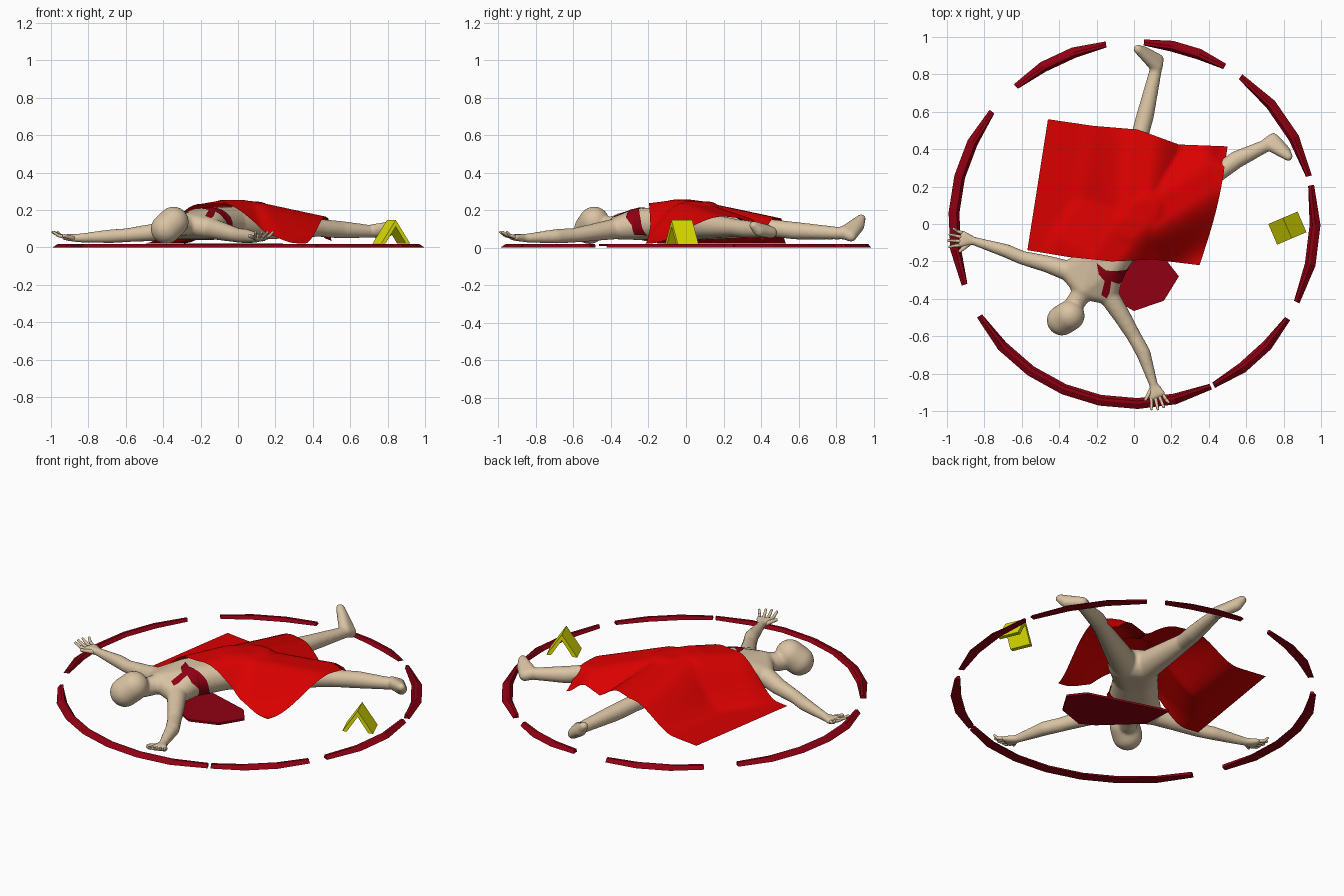
import bpy, bmesh
from math import cos, sin, radians, pi
from mathutils import Vector, Matrix

if "Cube" in bpy.data.objects:
    bpy.data.objects.remove(bpy.data.objects["Cube"])


def material(name, rgb):
    m = bpy.data.materials.new(name)
    m.diffuse_color = (*rgb, 1)
    m.use_nodes = True
    m.node_tree.nodes["Principled BSDF"].inputs["Base Color"].default_value = m.diffuse_color
    return m


SKIN = material("skin", (0.70, 0.55, 0.37))
RED = material("cloth_red", (0.70, 0.0, 0.0))
BLOOD = material("dark_red", (0.28, 0.0, 0.006))
YELLOW = material("yellow", (0.75, 0.77, 0.0))


def finish(name, bm, mat, smooth=False):
    bmesh.ops.recalc_face_normals(bm, faces=bm.faces)
    for f in bm.faces:
        f.smooth = smooth
    me = bpy.data.meshes.new(name)
    bm.to_mesh(me)
    bm.free()
    me.materials.append(mat)
    ob = bpy.data.objects.new(name, me)
    bpy.context.collection.objects.link(ob)
    return ob


def hull(target, balls, detail=3):
    """Convex hull around balls given as (x, y, z, radius)."""
    bm = bmesh.new()
    for x, y, z, r in balls:
        bmesh.ops.create_icosphere(bm, subdivisions=detail, radius=r,
                                   matrix=Matrix.Translation((x, y, z)))
    verts = [v.co.copy() for v in bm.verts]
    bm.clear()
    for co in verts:
        bm.verts.new(co)
    bmesh.ops.convex_hull(bm, input=bm.verts[:])
    loose = [v for v in bm.verts if not v.link_faces]
    bmesh.ops.delete(bm, geom=loose, context='VERTS')
    bmesh.ops.recalc_face_normals(bm, faces=bm.faces)
    me = bpy.data.meshes.new("tmp")
    bm.to_mesh(me)
    bm.free()
    target.from_mesh(me)
    bpy.data.meshes.remove(me)


def chain(target, balls):
    for a, b in zip(balls, balls[1:]):
        hull(target, [a, b])


# Body: overlapping hulls fused by a voxel remesh
body = bmesh.new()
chest = [(-0.215, -0.18, 0.125, 0.085), (-0.135, -0.24, 0.125, 0.085)]
belly = [(-0.085, -0.03, 0.135, 0.085), (-0.025, -0.075, 0.135, 0.085)]
hips = [(0.00, 0.09, 0.125, 0.085), (0.10, 0.03, 0.125, 0.085)]
shoulders = [(-0.34, -0.255, 0.10, 0.056), (-0.14, -0.375, 0.10, 0.056),
             (-0.265, -0.345, 0.125, 0.06)]
hull(body, shoulders + chest)
hull(body, chest + belly)
hull(body, belly + hips)
chain(body, [(-0.25, -0.33, 0.125, 0.055), (-0.32, -0.43, 0.11, 0.052)])
hull(body, [(-0.385, -0.515, 0.10, 0.082), (-0.345, -0.49, 0.137, 0.082)])
# arms
chain(body, [shoulders[0], (-0.46, -0.215, 0.08, 0.046), (-0.60, -0.18, 0.065, 0.037),
             (-0.68, -0.145, 0.06, 0.037), (-0.86, -0.09, 0.05, 0.023)])
chain(body, [shoulders[1], (-0.06, -0.50, 0.08, 0.046), (0.00, -0.60, 0.065, 0.039),
             (0.05, -0.69, 0.06, 0.039), (0.105, -0.86, 0.05, 0.023)])
# legs
chain(body, [(0.00, 0.10, 0.12, 0.08), (0.025, 0.45, 0.105, 0.047),
             (0.06, 0.58, 0.09, 0.047), (0.12, 0.84, 0.075, 0.032)])
chain(body, [(0.10, 0.04, 0.12, 0.08), (0.43, 0.26, 0.105, 0.048),
             (0.55, 0.345, 0.095, 0.047), (0.73, 0.43, 0.085, 0.032)])
# feet, splayed outwards
hull(body, [(0.13, 0.88, 0.06, 0.03), (0.12, 0.84, 0.08, 0.034),
            (0.05, 0.92, 0.115, 0.032), (0.02, 0.935, 0.155, 0.024)])
hull(body, [(0.745, 0.455, 0.08, 0.032), (0.715, 0.43, 0.09, 0.034),
            (0.805, 0.39, 0.09, 0.032), (0.825, 0.36, 0.118, 0.024)])

# Hands: palm joins the body, fingers are separate thin rods
fingers = bmesh.new()
for wrist, angle, side in (((-0.86, -0.09, 0.05), 172, 1), ((0.105, -0.86, 0.05), -73, -1)):
    w = Vector(wrist)
    d = Vector((cos(radians(angle)), sin(radians(angle)), 0))
    s = Vector((-d.y, d.x, 0)) * side
    at = lambda along, across, up, r: (*(w + d * along + s * across + Vector((0, 0, up))), r)
    hull(body, [(*w, 0.022), at(0.065, 0.03, 0.005, 0.016), at(0.058, -0.032, 0.005, 0.016)])
    for i, reach in enumerate((0.12, 0.13, 0.128, 0.112)):
        k = 1.5 - i
        hull(fingers, [at(0.06, 0.021 * k, 0.005, 0.010),
                       at(0.095, 0.027 * k, 0.014, 0.009)], 2)
        hull(fingers, [at(0.095, 0.027 * k, 0.014, 0.009),
                       at(reach, 0.033 * k, 0.032, 0.007)], 2)
    hull(fingers, [at(0.02, 0.018, 0, 0.013), at(0.062, 0.064, 0.012, 0.009)], 2)
finish("fingers", fingers, SKIN, True)

body_ob = finish("body", body, SKIN, True)
rm = body_ob.modifiers.new("fuse", 'REMESH')
rm.mode = 'VOXEL'
rm.voxel_size = 0.009
rm.use_smooth_shade = True
sm = body_ob.modifiers.new("soften", 'SMOOTH')
sm.factor = 0.5
sm.iterations = 6

# Cloth: a lofted sheet draped over the torso and thighs, one corner sinking behind the leg
RIDGES = [((-0.16, -0.20), (-0.03, -0.02), 0.232, 0.255),
          ((-0.03, -0.02), (0.06, 0.07), 0.255, 0.245),
          ((0.01, 0.08), (0.05, 0.52), 0.245, 0.152),
          ((0.09, 0.04), (0.50, 0.30), 0.24, 0.152)]
TOP = [(-0.46, 0.56), (-0.22, 0.525), (0.02, 0.505), (0.13, 0.465), (0.24, 0.425), (0.50, 0.415)]
BOTTOM = [(-0.57, -0.14), (-0.36, -0.175), (-0.12, -0.20), (0.10, -0.19), (0.35, -0.22)]


def along(points, u):
    t = u * (len(points) - 1)
    i = min(int(t), len(points) - 2)
    return Vector(points[i]).lerp(Vector(points[i + 1]), t - i)


def ease(k):
    k = max(0, min(1, k))
    return k * k * (3 - 2 * k)


def drape(p):
    z = 0.022
    for a, b, ha, hb in RIDGES:
        a, b = Vector(a), Vector(b)
        t = max(0, min(1, (p - a).dot(b - a) / (b - a).length_squared))
        fall = ease(((p - a.lerp(b, t)).length - 0.05) / 0.29)
        z = max(z, 0.022 + (ha + (hb - ha) * t - 0.022) * (1 - fall))
    return z - 0.10 * ease(1 - (p - Vector((0.50, 0.415))).length / 0.13)


bm = bmesh.new()
N = 40
rows = []
for j in range(N + 1):
    v = j / N
    row = []
    for i in range(N + 1):
        u = i / N
        p = along(BOTTOM, u).lerp(along(TOP, u), v)
        p.x += 0.02 * u * sin(pi * v)
        row.append(bm.verts.new((p.x, p.y, drape(p))))
    rows.append(row)
for a, b in zip(rows, rows[1:]):
    for i in range(N):
        bm.faces.new((a[i], a[i + 1], b[i + 1], b[i]))
finish("cloth", bm, RED, True)

# Stain running down the side of the chest, wrapped onto the body
bm = bmesh.new()
stain = [(-0.20, -0.21, 0.22), (-0.15, -0.25, 0.22), (-0.10, -0.25, 0.20), (-0.055, -0.23, 0.15),
         (-0.03, -0.21, 0.05), (-0.05, -0.28, 0.05), (-0.055, -0.29, 0.12), (-0.08, -0.32, 0.16),
         (-0.12, -0.31, 0.20), (-0.13, -0.37, 0.17), (-0.145, -0.40, 0.16),
         (-0.175, -0.38, 0.17), (-0.155, -0.31, 0.21), (-0.19, -0.27, 0.22)]
bm.faces.new([bm.verts.new(p) for p in stain])
bmesh.ops.triangulate(bm, faces=bm.faces[:])
bmesh.ops.subdivide_edges(bm, edges=bm.edges[:], cuts=4, use_grid_fill=True)
stain_ob = finish("stain", bm, BLOOD, True)
sw = stain_ob.modifiers.new("wrap", 'SHRINKWRAP')
sw.target = body_ob
sw.wrap_method = 'NEAREST_SURFACEPOINT'
sw.wrap_mode = 'ABOVE_SURFACE'
sw.offset = 0.005


def prism(name, outline, offset, mat):
    bm = bmesh.new()
    f = bm.faces.new([bm.verts.new(p) for p in outline])
    ext = bmesh.ops.extrude_face_region(bm, geom=[f], use_keep_orig=True)
    bmesh.ops.translate(bm, vec=offset,
                        verts=[g for g in ext["geom"] if isinstance(g, bmesh.types.BMVert)])
    return finish(name, bm, mat)


# Puddle on the floor
puddle = [(0.0, -0.465), (0.16, -0.41), (0.24, -0.28), (0.17, -0.19),
          (-0.29, -0.05), (-0.28, -0.23), (-0.08, -0.42)]
prism("puddle", [(x, y, 0.008) for x, y in puddle], (0, 0, 0.012), BLOOD)

# Broken floor ring: faceted arcs narrowing at their ends
bm = bmesh.new()
for start, end in ((99, 131), (60, 87), (15, 54), (-26, 12), (-64, -32), (-149, -65), (142, 200)):
    steps = max(3, round((end - start) / 12))
    prev = None
    for i in range(steps + 1):
        ang = radians(start + (end - start) * i / steps)
        w = 0.016 if i in (0, steps) else 0.029
        ring = [bm.verts.new((0.002 + r * cos(ang), 0.006 + r * sin(ang), z)) for r, z in
                ((0.966 + w, 0), (0.967, 0.019), (0.952, 0.019), (0.966 - w, 0))]
        if prev:
            for k in range(4):
                bm.faces.new((prev[k], prev[k - 1], ring[k - 1], ring[k]))
        if i in (0, steps):
            bm.faces.new(ring)
        prev = ring
finish("floor_ring", bm, BLOOD)

# Folded marker card
tent = [(-0.085, 0.02), (0, 0.147), (0.085, 0.02), (0.06, 0.02), (0, 0.112), (-0.06, 0.02)]
marker = prism("marker", [(x, -0.06, z) for x, z in tent], (0, 0.12, 0), YELLOW)
marker.location = (0.82, -0.022, 0)
marker.rotation_euler.z = radians(23)
